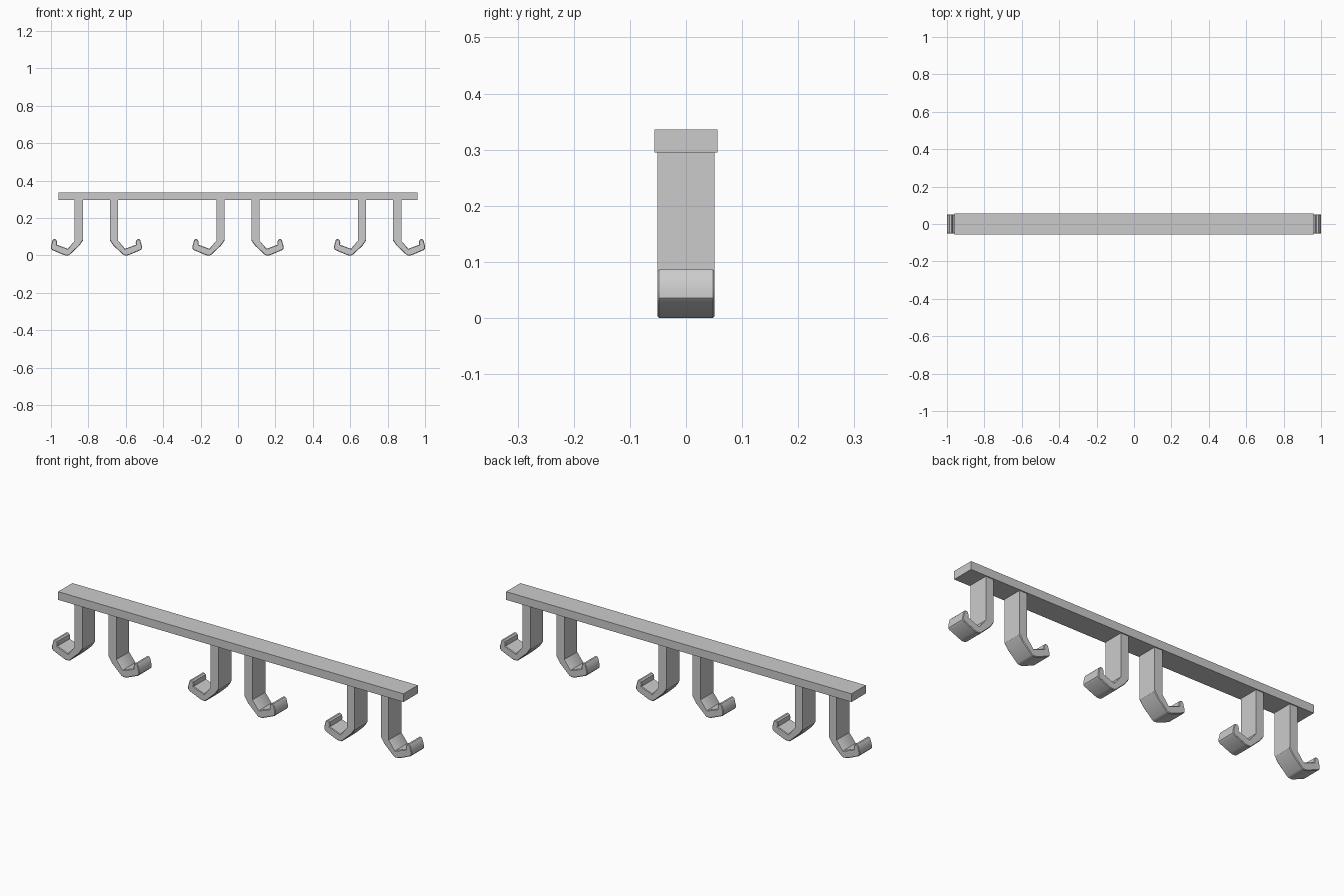
import bpy, bmesh

if "Cube" in bpy.data.objects:
    bpy.data.objects.remove(bpy.data.objects["Cube"])

BAR_BOTTOM, BAR_TOP = 0.295, 0.336
HALF_DEPTH = 0.051

# Side outline of one hook opening towards +x
PROFILE = [
    (0.073, BAR_BOTTOM + 0.003), (0.073, 0.078), (0.091, 0.052), (0.142, 0.004),
    (0.150, 0.0), (0.167, 0.0), (0.177, 0.003), (0.236, 0.028),
    (0.243, 0.036), (0.243, 0.050), (0.235, 0.080), (0.229, 0.086),
    (0.220, 0.086), (0.213, 0.080), (0.210, 0.066), (0.212, 0.057),
    (0.153, 0.035), (0.116, 0.078), (0.116, BAR_BOTTOM + 0.003),
]


def finish(bm, name):
    bmesh.ops.recalc_face_normals(bm, faces=bm.faces[:])
    mesh = bpy.data.meshes.new(name)
    bm.to_mesh(mesh)
    bm.free()
    obj = bpy.data.objects.new(name, mesh)
    bpy.context.collection.objects.link(obj)
    return obj


def make_hook(name, offset, side):
    bm = bmesh.new()
    verts = [bm.verts.new((offset + side * x, -HALF_DEPTH, z)) for x, z in PROFILE]
    face = bm.faces.new(verts)
    ext = bmesh.ops.extrude_face_region(bm, geom=[face])
    new = [g for g in ext["geom"] if isinstance(g, bmesh.types.BMVert)]
    bmesh.ops.translate(bm, verts=new, vec=(0, 2 * HALF_DEPTH, 0))
    # Soften the rims of the curled part
    rims = [e for e in bm.edges
            if abs(e.verts[0].co.y - e.verts[1].co.y) < 1e-5
            and max(v.co.z for v in e.verts) < 0.2]
    bmesh.ops.bevel(bm, geom=rims, offset=0.003, segments=1, affect='EDGES',
                    clamp_overlap=True)
    obj = finish(bm, name)
    bpy.ops.object.select_all(action='DESELECT')
    obj.select_set(True)
    bpy.context.view_layer.objects.active = obj
    bpy.ops.object.shade_smooth_by_angle(angle=0.6)


# Mounting bar
bm = bmesh.new()
bmesh.ops.create_cube(bm, size=1)
for v in bm.verts:
    v.co.x *= 1.92
    v.co.y *= 0.113
    v.co.z = BAR_TOP if v.co.z > 0 else BAR_BOTTOM
finish(bm, "rail")

# Three mirrored pairs of hooks
for group, offset in zip(("left", "middle", "right"), (-0.757, 0, 0.757)):
    for label, side in (("a", -1), ("b", 1)):
        make_hook(f"hook_{group}_{label}", offset, side)
